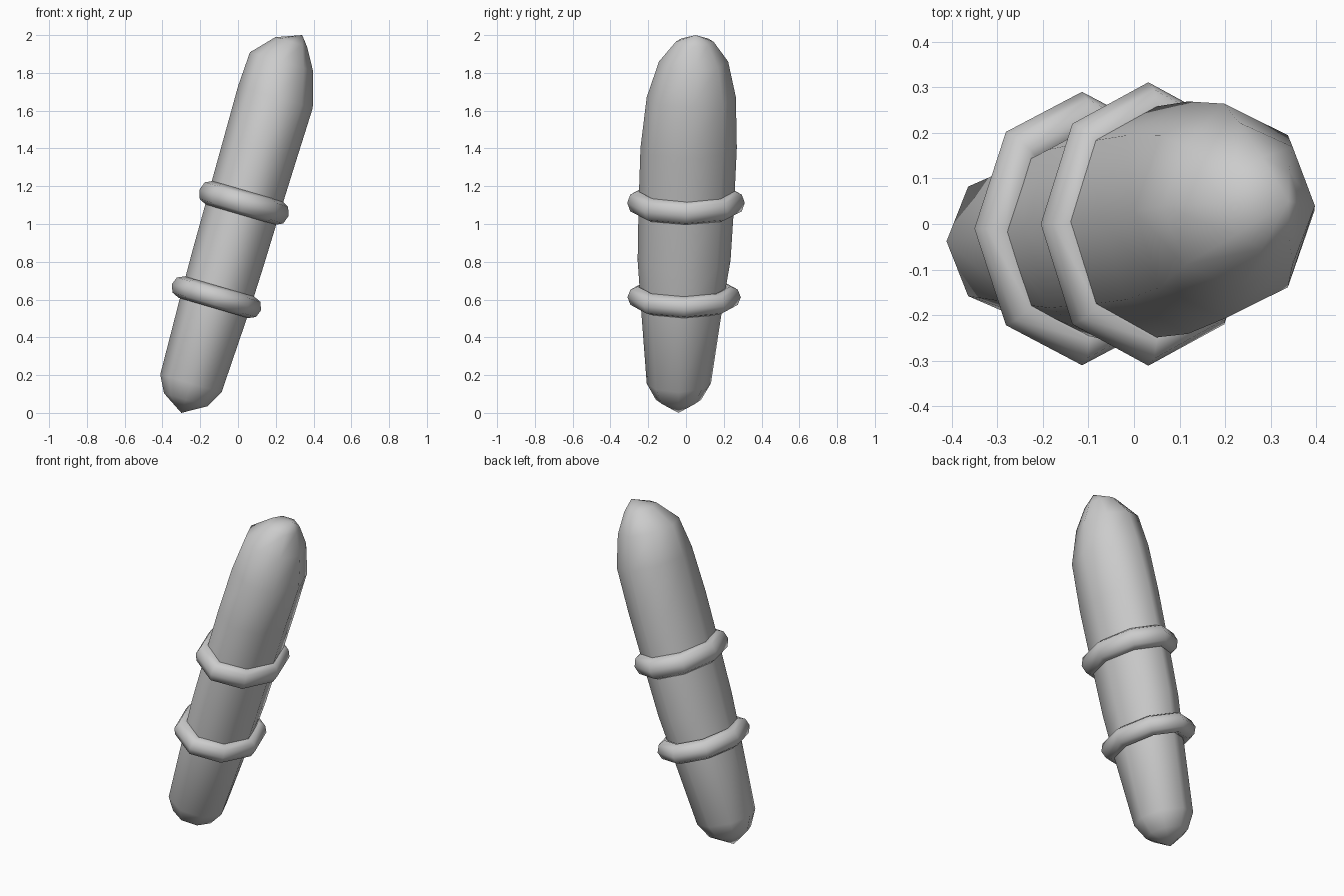
import bpy, bmesh, math
from mathutils import Vector

if "Cube" in bpy.data.objects:
    bpy.data.objects.remove(bpy.data.objects["Cube"])

AXIS = Vector((0.28, 0, 0.96))    # lean of the whole shape
SIDE = Vector((0.96, 0, -0.28))   # across the lean, in the front plane
SEG = 8


def place(s, u, y):
    return AXIS * s + SIDE * u + Vector((0, y, 0))


def loop(bm, s, u, yc, rx, ry):
    return [bm.verts.new(place(s, u + rx * math.cos(2 * math.pi * i / SEG),
                               yc + ry * math.sin(2 * math.pi * i / SEG)))
            for i in range(SEG)]


def bridge(bm, a, b):
    for i in range(SEG):
        j = (i + 1) % SEG
        bm.faces.new((a[i], a[j], b[j], b[i]))


def finish(bm, name):
    bmesh.ops.recalc_face_normals(bm, faces=bm.faces)
    for f in bm.faces:
        f.smooth = True
    me = bpy.data.meshes.new(name)
    bm.to_mesh(me)
    bm.free()
    bpy.context.collection.objects.link(bpy.data.objects.new(name, me))


# rounded, slightly flattened body: distance, across, y centre, x radius, y radius
profile = [
    (-0.01, -0.284, -0.040, 0.121, 0.120),
    (0.08, -0.283, -0.038, 0.169, 0.170),
    (0.52, -0.280, -0.022, 0.186, 0.218),
    (0.76, -0.280, -0.010, 0.192, 0.246),
    (1.07, -0.280, 0.002, 0.196, 0.253),
    (1.38, -0.279, 0.014, 0.201, 0.255),
    (1.66, -0.278, 0.028, 0.206, 0.236),
    (1.85, -0.300, 0.040, 0.174, 0.183),
    (1.965, -0.280, 0.046, 0.087, 0.100),
]
bm = bmesh.new()
loops = [loop(bm, *p) for p in profile]
for a, b in zip(loops, loops[1:]):
    bridge(bm, a, b)
for ends, tip in ((loops[0], place(-0.084, -0.288, -0.04)),
                  (loops[-1], place(2.015, -0.234, 0.05))):
    v = bm.verts.new(tip)
    for i in range(SEG):
        bm.faces.new((ends[i], ends[(i + 1) % SEG], v))
finish(bm, "body")


# raised bands around the body
def band(name, s, yc, rx, ry, h):
    bm = bmesh.new()
    rows = []
    for k in range(8):
        t = 2 * math.pi * k / 8
        c = 0.054 * math.cos(t)
        rows.append(loop(bm, s + h * math.sin(t), -0.281, yc, rx + c, ry + c))
    for k in range(8):
        bridge(bm, rows[k], rows[(k + 1) % 8])
    finish(bm, name)


band("lower_band", 0.556, -0.01, 0.192, 0.246, 0.059)
band("upper_band", 1.076, 0.0, 0.192, 0.257, 0.065)
